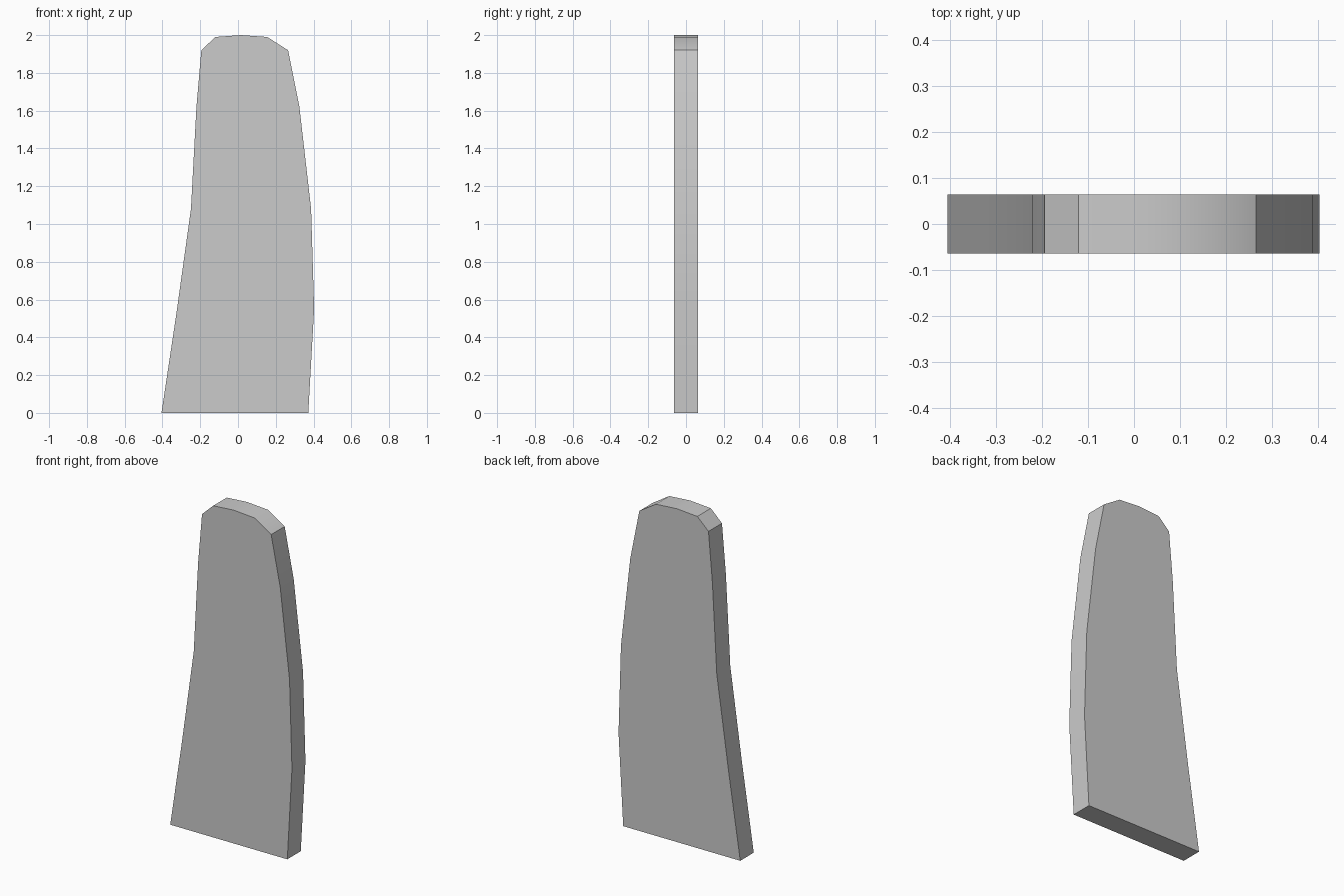
import bpy, bmesh, math

if "Cube" in bpy.data.objects:
    bpy.data.objects.remove(bpy.data.objects["Cube"])

HALF_THICKNESS = 0.064

# Outline of the slab, counter-clockwise seen from the front (x, z)
PROFILE = [
    (-0.405, 0.0), (0.372, 0.0), (0.403, 0.55), (0.387, 1.08), (0.325, 1.62),
    (0.265, 1.92), (0.155, 1.99), (0.015, 2.0), (-0.12, 1.99),
    (-0.194, 1.92), (-0.22, 1.62), (-0.249, 1.08), (-0.327, 0.52),
]

# Tapered slab: front outline extruded to the back
bm = bmesh.new()
front = bm.faces.new([bm.verts.new((x, -HALF_THICKNESS, z)) for x, z in PROFILE])
result = bmesh.ops.extrude_face_region(bm, geom=[front], use_keep_orig=True)
back = [g for g in result["geom"] if isinstance(g, bmesh.types.BMVert)]
bmesh.ops.translate(bm, verts=back, vec=(0, 2 * HALF_THICKNESS, 0))
bmesh.ops.recalc_face_normals(bm, faces=bm.faces)

mesh = bpy.data.meshes.new("tapered_slab")
bm.to_mesh(mesh)
bm.free()
slab = bpy.data.objects.new("tapered_slab", mesh)
bpy.context.collection.objects.link(slab)

# Smooth rounded rim, sharp corners
bpy.context.view_layer.objects.active = slab
slab.select_set(True)
bpy.ops.object.shade_smooth_by_angle(angle=math.radians(35))
